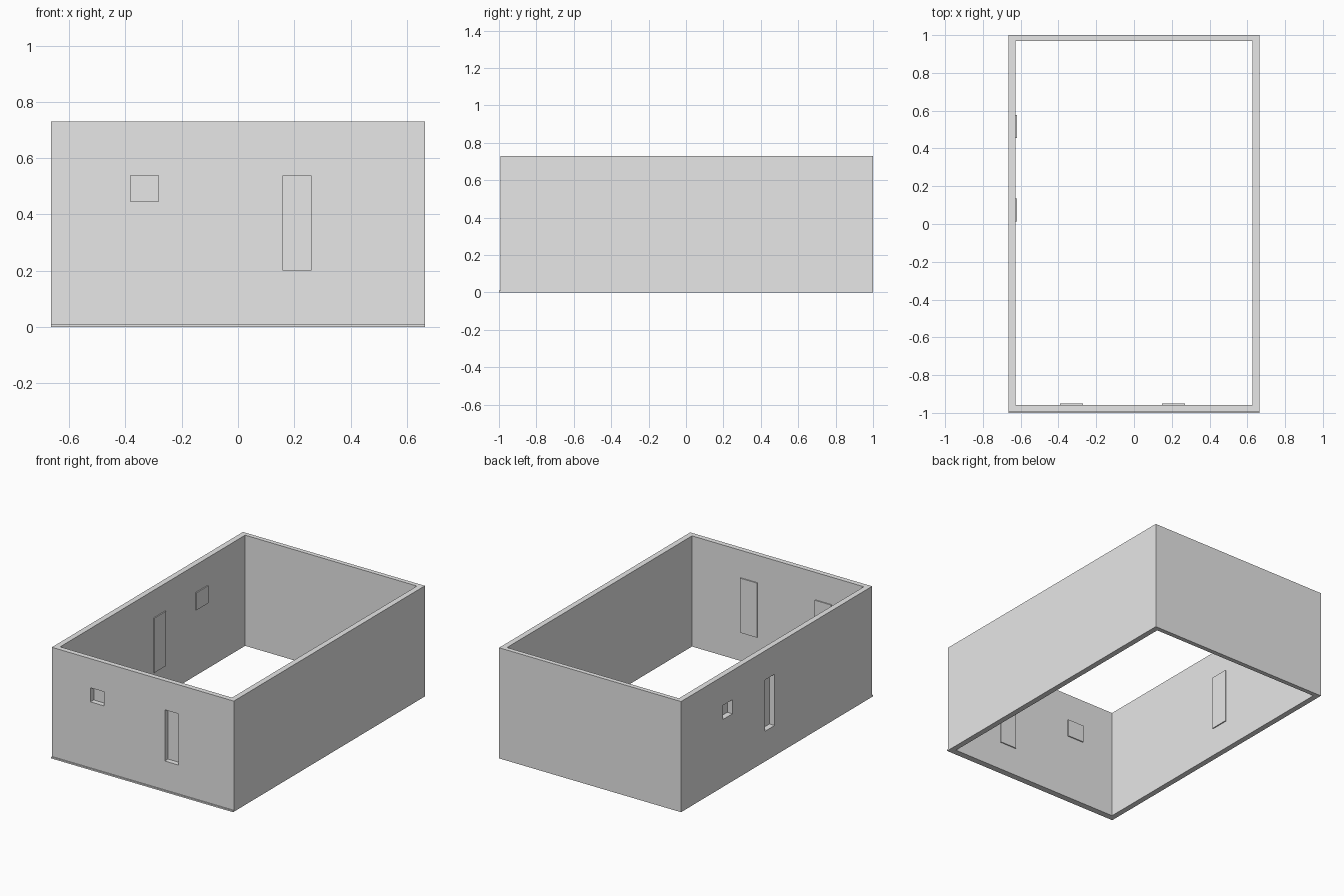
import bpy

cube = bpy.data.objects.get("Cube")
if cube:
    bpy.data.objects.remove(cube, do_unlink=True)

grey = bpy.data.materials.new("plain_grey")
grey.use_nodes = True
grey.diffuse_color = (0.8, 0.8, 0.8, 1)
grey.node_tree.nodes["Principled BSDF"].inputs["Base Color"].default_value = (0.8, 0.8, 0.8, 1)


def box(name, x, y, z):
    """Box from (min, max) ranges on each axis."""
    bpy.ops.mesh.primitive_cube_add(size=1, location=[sum(r) / 2 for r in (x, y, z)])
    ob = bpy.context.object
    ob.name = name
    ob.scale = [r[1] - r[0] for r in (x, y, z)]
    bpy.ops.object.transform_apply(location=True, rotation=True, scale=True)
    ob.data.materials.append(grey)
    return ob


def cut(target, cutter):
    mod = target.modifiers.new("cut_" + cutter.name, "BOOLEAN")
    mod.operation = "DIFFERENCE"
    mod.solver = "EXACT"
    mod.object = cutter
    cutter.hide_render = True
    cutter.hide_viewport = True
    cutter.display_type = "WIRE"


W, FRONT, BACK, H = 0.664, -0.992, 1.0, 0.73
IN_X, IN_FRONT, IN_BACK = 0.627, -0.958, 0.97
LIP = 0.01

# Hollow room walls, open at top and bottom
walls = box("walls", (-W, W), (FRONT, BACK), (0, H))
cut(walls, box("room_cutter", (-IN_X, IN_X), (IN_FRONT, IN_BACK), (-0.1, H + 0.1)))

# Thin sill along the foot of the front wall
box("front_sill", (-W, W), (-1.0, FRONT), (0, LIP))

# Openings: wall, centre along the wall, bottom, top
WINDOW, DOOR = (0.445, 0.538), (0.2, 0.538)
openings = [
    ("front_window", "front", -0.332, WINDOW),
    ("front_door", "front", 0.21, DOOR),
    ("side_window", "side", 0.515, WINDOW),
    ("side_door", "side", 0.075, DOOR),
]
HALF, RIM, THICK = 0.05, 0.011, 0.007

for name, wall, c, (low, high) in openings:
    hole = (c - HALF, c + HALF)
    rim = (c - HALF - RIM, c + HALF + RIM)
    rim_z = (low - RIM, high + RIM)
    # Cut through the wall, then close it with a thin panel on the inside
    if wall == "front":
        cutter = box(name + "_cutter", hole, (FRONT - 0.02, IN_FRONT + 0.02), (low, high))
        box(name + "_panel", rim, (IN_FRONT, IN_FRONT + THICK), rim_z)
    else:
        cutter = box(name + "_cutter", (-W - 0.02, -IN_X + 0.02), hole, (low, high))
        box(name + "_panel", (-IN_X, -IN_X + THICK), rim, rim_z)
    cut(walls, cutter)
